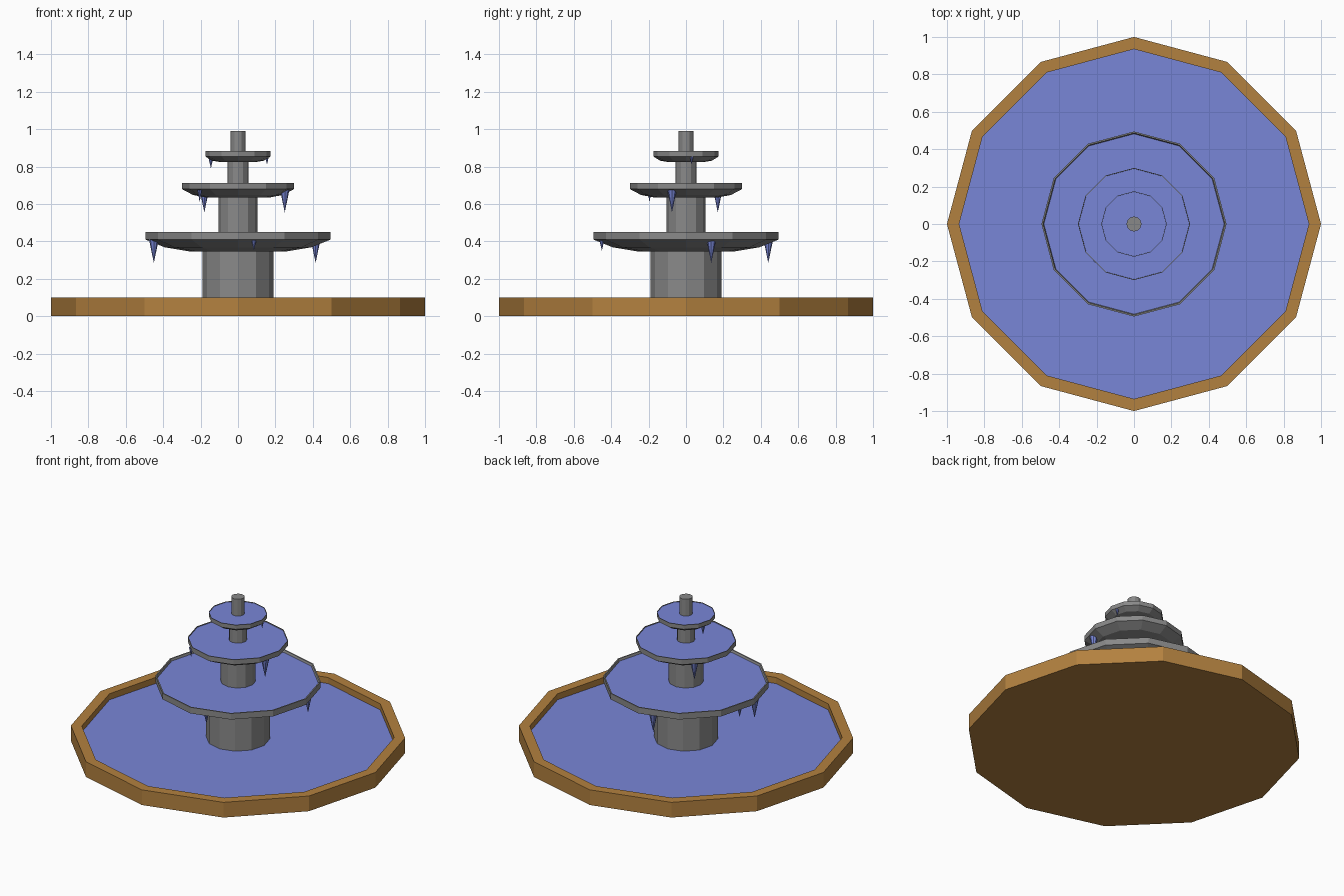
import bpy, bmesh, math

if "Cube" in bpy.data.objects:
    bpy.data.objects.remove(bpy.data.objects["Cube"])


def material(name, rgb):
    m = bpy.data.materials.new(name)
    m.diffuse_color = (*rgb, 1)
    m.use_nodes = True
    m.node_tree.nodes["Principled BSDF"].inputs["Base Color"].default_value = m.diffuse_color
    return m


WOOD = material("warm_brown", (0.45, 0.22, 0.05))
WATER = material("water_blue", (0.19, 0.24, 0.68))
STONE = material("stone_grey", (0.25, 0.25, 0.25))


def add_object(name, bm, mat):
    bmesh.ops.recalc_face_normals(bm, faces=bm.faces)
    mesh = bpy.data.meshes.new(name)
    bm.to_mesh(mesh)
    bm.free()
    mesh.materials.append(mat)
    ob = bpy.data.objects.new(name, mesh)
    bpy.context.collection.objects.link(ob)
    return ob


def lathe(name, profile, mat, sides=12):
    """Stack flat-sided rings from (radius, z) pairs and cap both ends."""
    bm = bmesh.new()
    rings = []
    for r, z in profile:
        rings.append([bm.verts.new((r * math.cos(a), r * math.sin(a), z))
                      for a in (2 * math.pi * i / sides for i in range(sides))])
    for lo, hi in zip(rings, rings[1:]):
        for i in range(sides):
            j = (i + 1) % sides
            bm.faces.new((lo[i], lo[j], hi[j], hi[i]))
    bm.faces.new(rings[0][::-1])
    bm.faces.new(rings[-1])
    return add_object(name, bm, mat)


def water_disc(name, r, z):
    bm = bmesh.new()
    bmesh.ops.create_circle(bm, cap_ends=True, segments=12, radius=r)
    # start on the x axis, like the lathe rings
    for i, v in enumerate(bm.verts):
        a = 2 * math.pi * i / 12
        v.co = (r * math.sin(a), r * math.cos(a), z)
    ob = add_object(name, bm, WATER)
    if ob.data.polygons[0].normal.z < 0:
        ob.data.flip_normals()


def drip(name, x, y, top, tip, r):
    bpy.ops.mesh.primitive_cone_add(vertices=8, radius1=0, radius2=r, depth=top - tip,
                                    location=(x, y, (top + tip) / 2))
    ob = bpy.context.object
    ob.name = name
    ob.data.materials.append(WATER)


# Ground basin with its pool
lathe("basin", [(1, 0), (1, 0.1), (0.935, 0.1), (0.935, 0.05)], WOOD)
water_disc("basin_water", 0.935, 0.06)

# Columns and spout
lathe("lower_column", [(0.19, 0.055), (0.19, 0.36)], STONE)
lathe("middle_column", [(0.105, 0.42), (0.105, 0.65)], STONE)
lathe("upper_column", [(0.055, 0.69), (0.055, 0.84)], STONE)
lathe("spout", [(0.04, 0.87), (0.04, 0.99)], STONE)

# Bowls: underside, rim, recess
lathe("lower_bowl", [(0.25, 0.345), (0.39, 0.368), (0.495, 0.41), (0.495, 0.45),
                     (0.487, 0.45), (0.478, 0.425)], STONE)
lathe("middle_bowl", [(0.17, 0.635), (0.24, 0.648), (0.30, 0.68), (0.30, 0.713),
                      (0.297, 0.713), (0.295, 0.695)], STONE)
lathe("upper_bowl", [(0.10, 0.825), (0.14, 0.832), (0.175, 0.855), (0.175, 0.883),
                     (0.173, 0.883), (0.172, 0.87)], STONE)
water_disc("lower_bowl_water", 0.482, 0.436)
water_disc("middle_bowl_water", 0.296, 0.708)
water_disc("upper_bowl_water", 0.1725, 0.879)

# Hanging drips: x, y, top, tip, radius
DRIPS = {
    "lower_drip": [(0.415, 0.135, 0.415, 0.285, 0.027), (-0.07, 0.44, 0.415, 0.285, 0.027),
                   (-0.45, -0.07, 0.415, 0.285, 0.027), (0.085, -0.45, 0.41, 0.35, 0.014),
                   (-0.45, 0.085, 0.41, 0.35, 0.014)],
    "middle_drip": [(0.25, -0.075, 0.675, 0.555, 0.025), (-0.18, 0.17, 0.675, 0.555, 0.025),
                    (-0.205, -0.195, 0.675, 0.61, 0.012)],
    "upper_drip": [(-0.145, 0.03, 0.855, 0.79, 0.015), (0.155, 0.03, 0.855, 0.81, 0.01)],
}
for name, spots in DRIPS.items():
    for n, spot in enumerate(spots, 1):
        drip(f"{name}_{n}", *spot)
